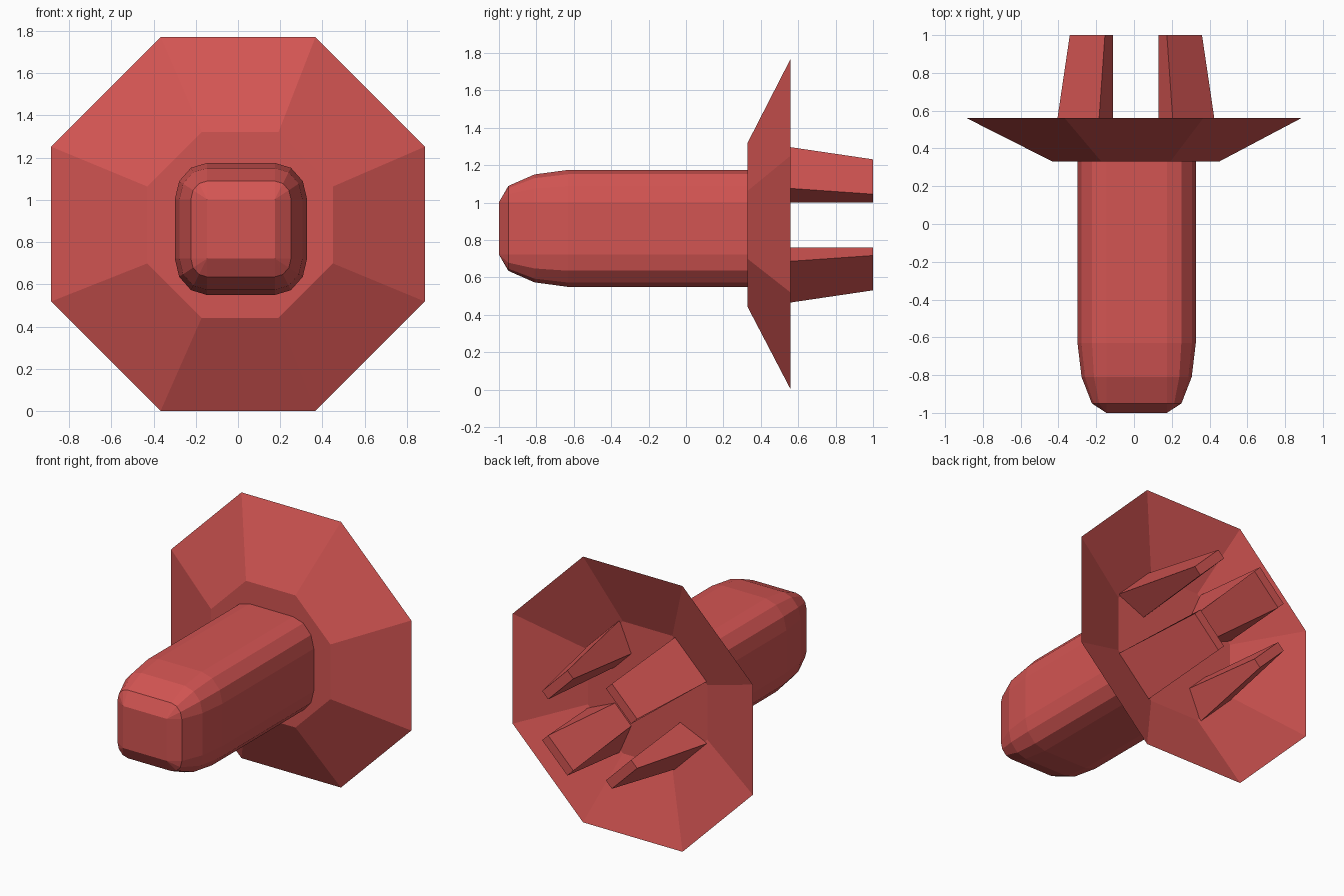
import bpy, bmesh, math

if "Cube" in bpy.data.objects:
    bpy.data.objects.remove(bpy.data.objects["Cube"])

mat = bpy.data.materials.new("red")
mat.diffuse_color = (0.65, 0.09, 0.085, 1)
mat.use_nodes = True
mat.node_tree.nodes["Principled BSDF"].inputs["Base Color"].default_value = mat.diffuse_color


def loft(name, rings, merge=True):
    """Closed solid skinned through rings of equal point count."""
    bm = bmesh.new()
    vs = [[bm.verts.new(p) for p in ring] for ring in rings]
    n = len(vs[0])
    for a, b in zip(vs, vs[1:]):
        for i in range(n):
            j = (i + 1) % n
            bm.faces.new((a[i], a[j], b[j], b[i]))
    bm.faces.new(vs[0])
    bm.faces.new(vs[-1])
    if merge:
        bmesh.ops.remove_doubles(bm, verts=bm.verts, dist=0.0005)
    bmesh.ops.recalc_face_normals(bm, faces=bm.faces)
    me = bpy.data.meshes.new(name)
    bm.to_mesh(me)
    bm.free()
    me.materials.append(mat)
    ob = bpy.data.objects.new(name, me)
    bpy.context.collection.objects.link(ob)
    return ob


def octagon(y, apothem, cx, cz):
    r = apothem / math.cos(math.pi / 8)
    return [(cx + r * math.cos(math.pi / 8 + k * math.pi / 4), y,
             cz + r * math.sin(math.pi / 8 + k * math.pi / 4)) for k in range(8)]


def rounded_square(y, r, cx=0.014, cz=0.862, hx=0.16, hz=0.14):
    # three-segment rounded corners around a flat core
    pts = []
    for q, (sx, sz) in enumerate(((1, 1), (-1, 1), (-1, -1), (1, -1))):
        for k in range(4):
            a = math.pi / 2 * q + math.pi / 6 * k
            pts.append((cx + sx * hx + r * 0.94 * math.cos(a), y,
                        cz + sz * hz + r * 1.06 * math.sin(a)))
    return pts


# Rounded shaft
loft("shaft", [rounded_square(y, r) for y, r in
               ((-1, 0), (-0.95, 0.082), (-0.81, 0.14), (-0.63, 0.163), (0.35, 0.163))])

# Flared octagonal flange, hollow at the back
loft("flange", [octagon(0.33, 0.44, 0.01, 0.881),
                octagon(0.56, 0.885, 0, 0.885),
                octagon(0.39, 0.44, 0.01, 0.881)])


# Four tapered prongs on the diagonals
def prong_ring(y, a, b, inner, sx, sz):
    # a, b: outer corners (b, a mirrored); inner: inner corner reach
    return [(0.01 + sx * x, y, 0.881 + sz * z) for x, z in
            ((a, b), (b, a), (inner, 0.12), (0.12, inner))]


names = {(1, 1): "prong_top_right", (-1, 1): "prong_top_left",
         (1, -1): "prong_bottom_right", (-1, -1): "prong_bottom_left"}
for (sx, sz), name in names.items():
    loft(name, [prong_ring(0.385, 0.207, 0.441, 0.24, sx, sz),
                prong_ring(1.0, 0.164, 0.35, 0.306, sx, sz)])
